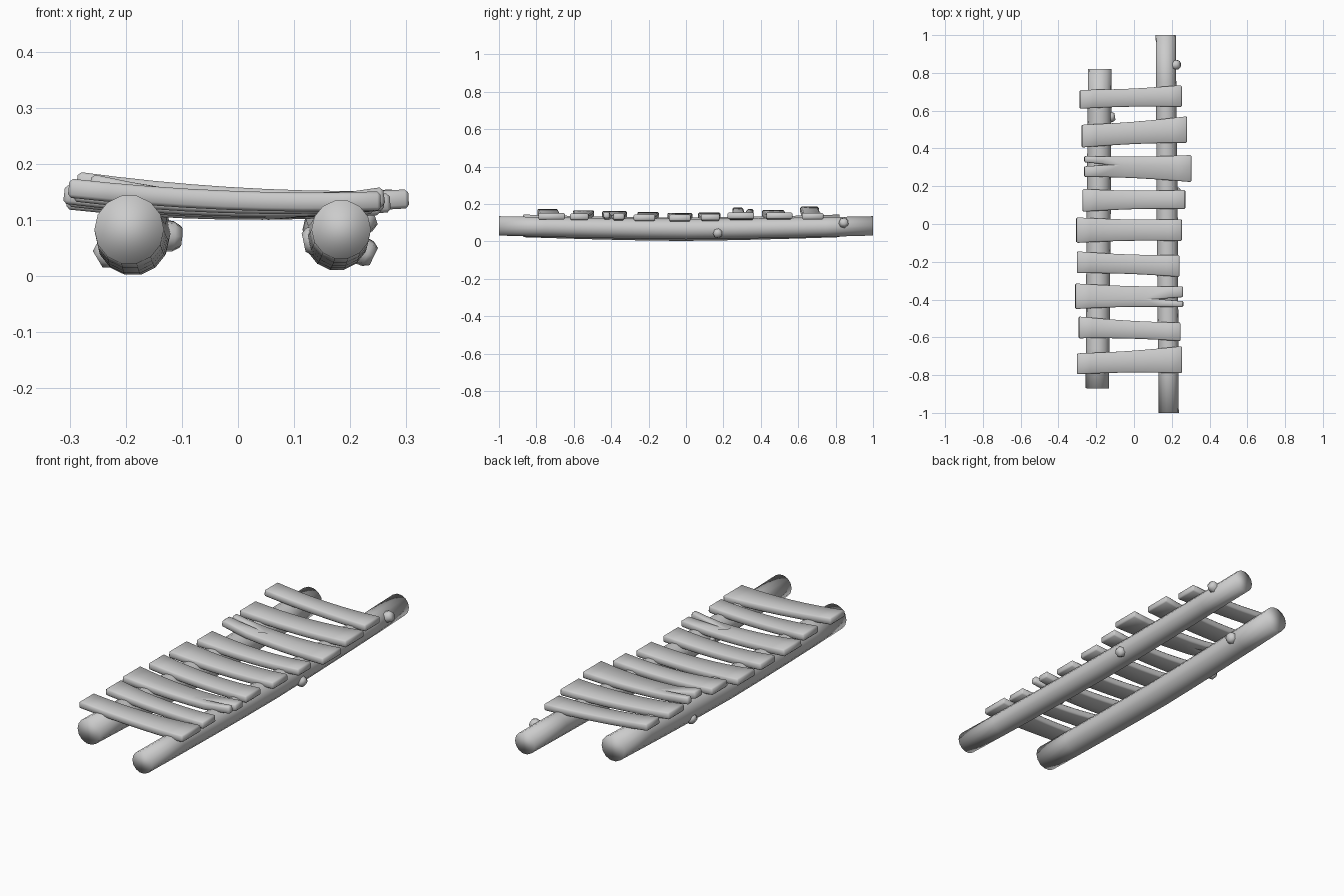
import bpy, bmesh, math
from mathutils import Vector

if "Cube" in bpy.data.objects:
    bpy.data.objects.remove(bpy.data.objects["Cube"])


def finish(bm, name, angle=None):
    bmesh.ops.recalc_face_normals(bm, faces=bm.faces)
    me = bpy.data.meshes.new(name)
    bm.to_mesh(me)
    bm.free()
    ob = bpy.data.objects.new(name, me)
    bpy.context.collection.objects.link(ob)
    for p in me.polygons:
        p.use_smooth = True
    return ob


def tube(name, path, sides):
    """Loft rings (centre, radius) along a path and cap both ends."""
    bm = bmesh.new()
    axis = (path[-1][0] - path[0][0]).normalized()
    side = axis.cross(Vector((0, 0, 1))).normalized()
    up = side.cross(axis)
    rings = []
    for c, r in path:
        ring = []
        for i in range(sides):
            a = 2 * math.pi * i / sides
            ring.append(bm.verts.new(c + r * (math.cos(a) * side + math.sin(a) * up)))
        rings.append(ring)
    for a, b in zip(rings, rings[1:]):
        for i in range(sides):
            j = (i + 1) % sides
            bm.faces.new((a[i], a[j], b[j], b[i]))
    bm.faces.new(rings[0])
    bm.faces.new(rings[-1])
    return finish(bm, name)


def log(name, y0, y1, x0, x1, r, r_mid, z_mid, z_end):
    """Long pole, sagging in the middle."""
    path = []
    for i in range(9):
        t = i / 8
        y = y0 + (y1 - y0) * t
        s = abs(2 * t - 1)
        z = z_mid + (z_end - z_mid) * s ** 1.5
        path.append((Vector((x0 + (x1 - x0) * t, y, z)), r_mid + (r - r_mid) * s))
    tube(name, path, 14)


def knot(name, base, tip, r):
    """Short branch stub."""
    a, b = Vector(base), Vector(tip)
    tube(name, [(a, r * 1.1), (a.lerp(b, 0.8), r), (b, r * 0.7)], 7)


def plank(name, xl, left, xr, right, zl, zr, sag, split=None):
    """Bowed board; split = (end, tip x, centre fraction) opens a crack."""
    bm = bmesh.new()
    n = 8
    us = [i / n for i in range(n + 1)]
    frac = split[2] if split else 0.5
    lo, hi = [], []
    if split:
        tip = (split[1] - xl) / (xr - xl)
        k = min(range(1, n), key=lambda i: abs(us[i] - tip))
        us[k] = tip
    for u in us:
        pinch = 0.006 * math.sin(math.pi * u)
        y0 = left[0] + (right[0] - left[0]) * u + pinch
        y1 = left[1] + (right[1] - left[1]) * u - pinch
        ym = y0 + (y1 - y0) * frac
        x = xl + (xr - xl) * u
        z = zl + (zr - zl) * u - sag * 4 * u * (1 - u)
        gap = 0
        if split:
            gap = max(0, (tip - u) / tip if split[0] == 'L' else (u - tip) / (1 - tip))
        g = 0.011 * gap
        z0, z1 = z + 0.012 * gap, z + 0.004 * gap
        a = bm.verts.new((x, ym - g, z0))
        b = bm.verts.new((x, ym + g, z1)) if gap > 0.001 else a
        lo.append((bm.verts.new((x, y0, z0)), a))
        hi.append((b, bm.verts.new((x, y1, z1))))
    for strip in (lo, hi):
        for p, q in zip(strip, strip[1:]):
            bm.faces.new((p[0], q[0], q[1], p[1]))
    ob = finish(bm, name)
    so = ob.modifiers.new("thickness", 'SOLIDIFY')
    so.thickness = 0.034
    so.offset = -1
    be = ob.modifiers.new("worn_edges", 'BEVEL')
    be.width = 0.006
    be.segments = 1
    be.limit_method = 'ANGLE'
    be.angle_limit = math.radians(40)
    bpy.ops.object.select_all(action='DESELECT')
    bpy.context.view_layer.objects.active = ob
    ob.select_set(True)
    bpy.ops.object.shade_smooth_by_angle(angle=math.radians(50))


# Two supporting logs
log("left_log", -0.87, 0.82, -0.194, -0.181, 0.062, 0.064, 0.065, 0.083)
log("right_log", -1.0, 1.0, 0.184, 0.168, 0.053, 0.056, 0.066, 0.083)

# Branch stubs
knot("right_knot_top", (0.185, 0.84, 0.085), (0.242, 0.845, 0.108), 0.026)
knot("right_knot_outer", (0.19, 0.17, 0.06), (0.242, 0.17, 0.035), 0.025)
knot("right_knot_inner", (0.165, -0.38, 0.07), (0.117, -0.38, 0.06), 0.025)
knot("left_knot_inner", (-0.17, 0.56, 0.075), (-0.102, 0.57, 0.07), 0.028)
knot("left_knot_outer", (-0.2, 0.29, 0.06), (-0.25, 0.29, 0.03), 0.025)

# Cross planks: left x, left y range, right x, right y range, end heights, sag, crack
planks = [
    (-0.285, (0.61, 0.71), 0.253, (0.62, 0.735), 0.186, 0.152, 0.010),
    (-0.275, (0.405, 0.525), 0.28, (0.43, 0.57), 0.168, 0.155, 0.012),
    (-0.26, (0.25, 0.36), 0.303, (0.222, 0.365), 0.170, 0.155, 0.014, ('L', -0.13, 0.6)),
    (-0.27, (0.065, 0.185), 0.27, (0.08, 0.18), 0.155, 0.148, 0.014),
    (-0.303, (-0.10, 0.035), 0.252, (-0.09, 0.025), 0.153, 0.143, 0.013),
    (-0.30, (-0.26, -0.145), 0.24, (-0.28, -0.165), 0.158, 0.145, 0.013),
    (-0.308, (-0.45, -0.315), 0.258, (-0.44, -0.33), 0.163, 0.147, 0.014, ('R', 0.12, 0.38)),
    (-0.29, (-0.605, -0.49), 0.246, (-0.62, -0.522), 0.167, 0.150, 0.012),
    (-0.30, (-0.795, -0.685), 0.254, (-0.79, -0.647), 0.174, 0.151, 0.010),
]
for i, p in enumerate(planks):
    plank(f"plank_{i + 1}", *p)
